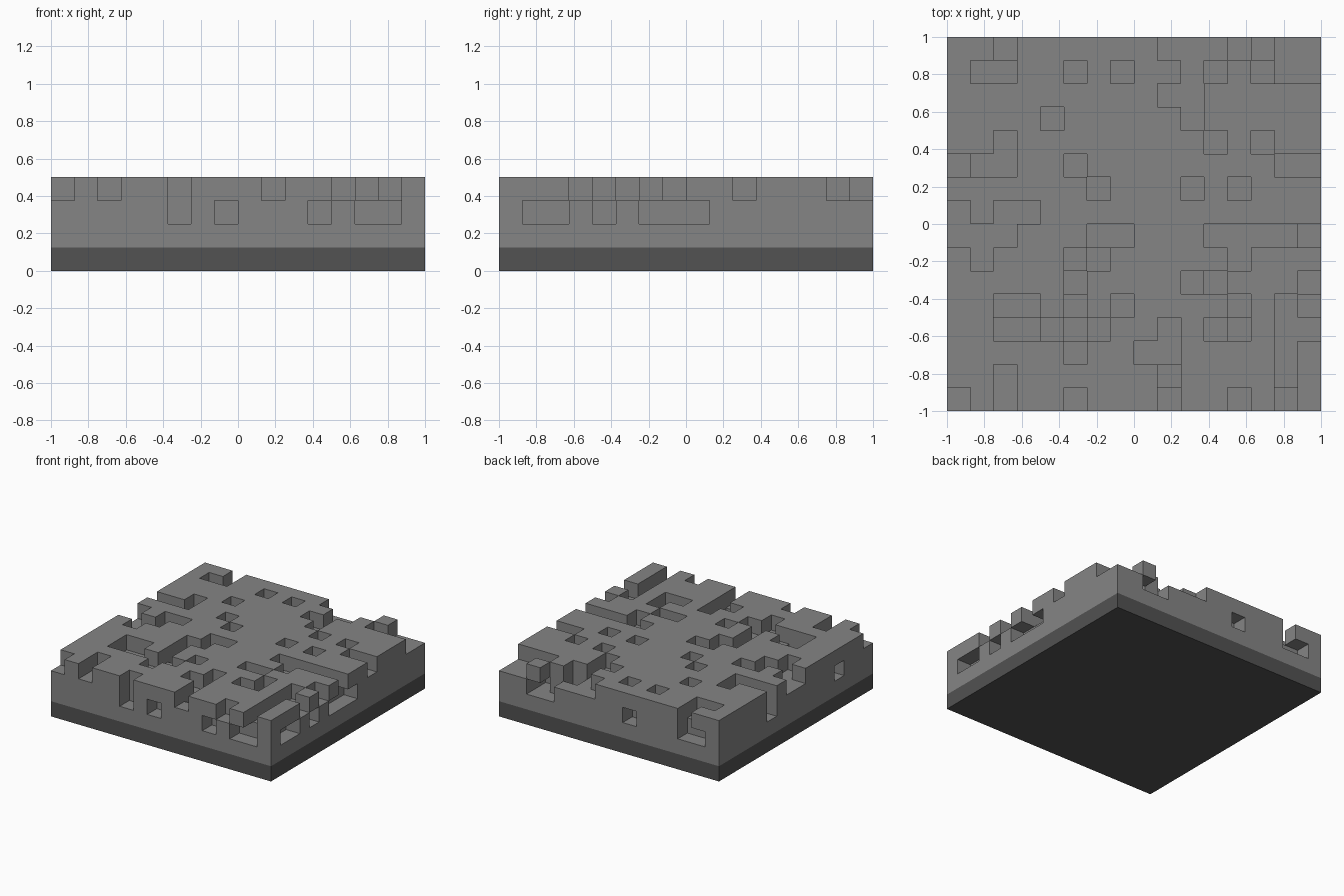
import bpy
import bmesh
from mathutils import Vector

if "Cube" in bpy.data.objects:
    bpy.data.objects.remove(bpy.data.objects["Cube"], do_unlink=True)

CELL = 0.125
SIZE = 16

# Terrain plan, back row first: # full height, - one block dug out,
# = two blocks dug out, o a hollow under a surface block
PLAN = [
    "#o=###o##---=o--",
    "#--##-#-##-=#=--",
    "#########--#####",
    "####-#####-#####",
    "##-########-#-##",
    "=--##-########--",
    "######-###-#-###",
    "-#--###########o",
    "---###--###----=",
    "#-###-=#####-##o",
    "#####=####-=###-",
    "##--#-#-####-#-o",
    "o#==-=-##-#-=#--",
    "#####-##--####-o",
    "##-######=####-o",
    "-#-##=#o#-#o-o=#",
]
LAYERS = {"#": (1, 2, 3), "-": (1, 2), "=": (1,), "o": (1, 3)}


def make_material(name, value):
    mat = bpy.data.materials.new(name)
    mat.use_nodes = True
    colour = (value, value, value, 1)
    mat.diffuse_color = colour
    mat.node_tree.nodes["Principled BSDF"].inputs["Base Color"].default_value = colour
    return mat


def build_blocks(name, cells, mat):
    """Mesh only the exposed sides of a set of grid blocks."""
    bm = bmesh.new()
    for cell in cells:
        for axis in range(3):
            for side in (0, 1):
                step = [0, 0, 0]
                step[axis] = 2 * side - 1
                if tuple(c + s for c, s in zip(cell, step)) in cells:
                    continue
                corners = []
                for a, b in ((0, 0), (1, 0), (1, 1), (0, 1)):
                    p = list(cell)
                    p[axis] += side
                    p[(axis + 1) % 3] += a
                    p[(axis + 2) % 3] += b
                    p[0] -= SIZE / 2
                    p[1] -= SIZE / 2
                    corners.append(bm.verts.new(Vector(p) * CELL))
                bm.faces.new(corners if side else corners[::-1])
    bmesh.ops.remove_doubles(bm, verts=bm.verts, dist=CELL / 100)
    mesh = bpy.data.meshes.new(name)
    bm.to_mesh(mesh)
    bm.free()
    mesh.materials.append(mat)
    obj = bpy.data.objects.new(name, mesh)
    bpy.context.collection.objects.link(obj)


# Dark base slab
base = {(x, y, 0) for x in range(SIZE) for y in range(SIZE)}
build_blocks("base_slab", base, make_material("dark grey rock", 0.085))

# Pitted stone terrain
stone = {(x, SIZE - 1 - row, z)
         for row, line in enumerate(PLAN)
         for x, mark in enumerate(line)
         for z in LAYERS[mark]}
build_blocks("stone_terrain", stone, make_material("grey stone", 0.235))
